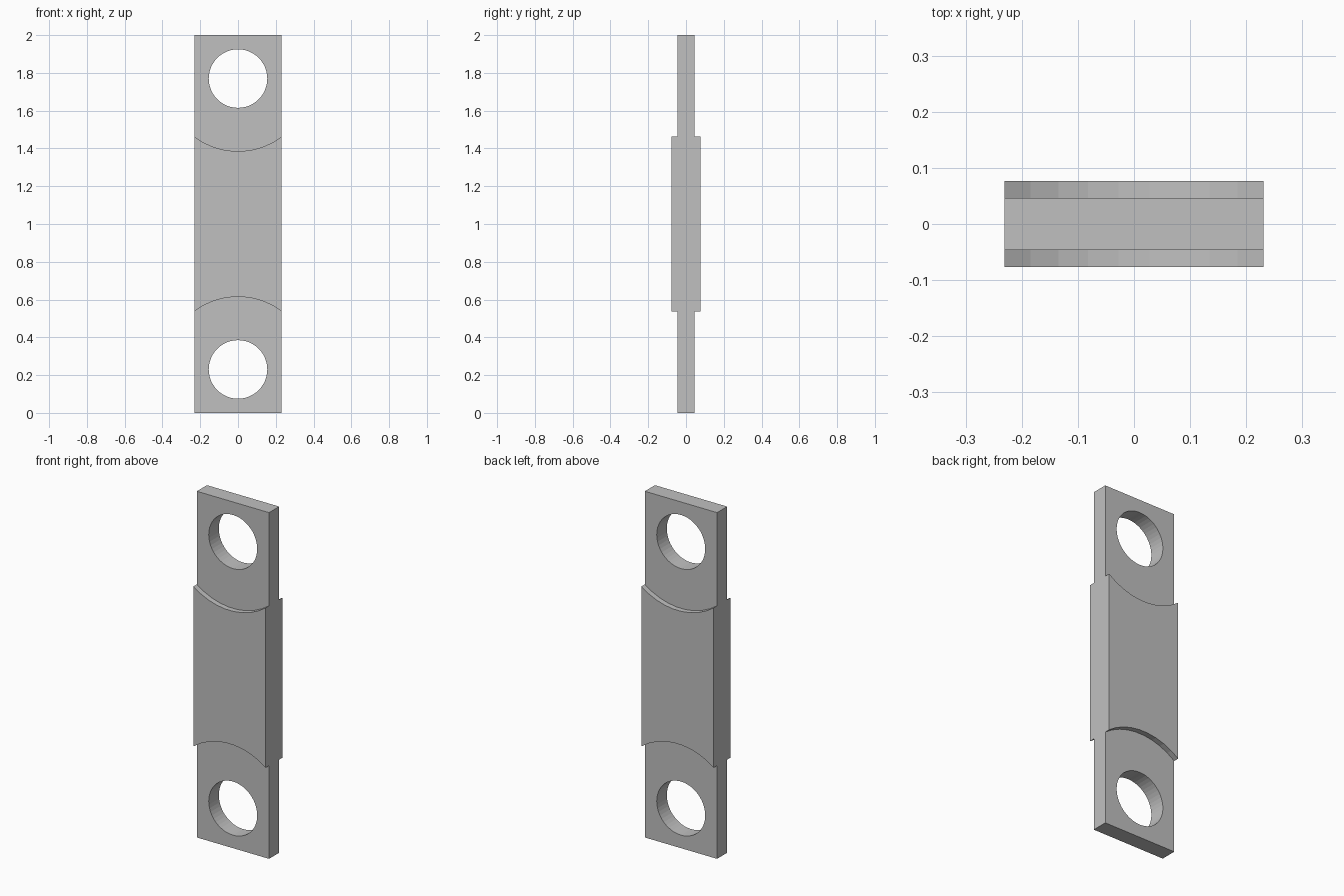
import bpy
from math import pi

default = bpy.data.objects.get("Cube")
if default:
    bpy.data.objects.remove(default, do_unlink=True)

WIDTH, HEIGHT = 0.462, 2.0
THICK, TAB_THICK = 0.154, 0.092
EYE_Z, EYE_R, RELIEF_R = 0.77, 0.155, 0.385   # eye height is measured from mid-length
RELIEF_SIDES = 44

grey = bpy.data.materials.new("plain grey")
grey.use_nodes = True
colour = (0.53, 0.53, 0.53, 1)
grey.diffuse_color = colour
grey.node_tree.nodes["Principled BSDF"].inputs["Base Color"].default_value = colour

# Link plate: a full thickness bar
bpy.ops.mesh.primitive_cube_add(size=1, location=(0, 0, HEIGHT / 2))
link = bpy.context.object
link.name = "link_plate"
link.scale = (WIDTH, THICK, HEIGHT)
bpy.ops.object.transform_apply(location=False, rotation=False, scale=True)
link.data.materials.append(grey)


def cut_disc(name, radius, sides, depth, y, z, turn=0):
    """Subtract a disc whose axis runs front to back."""
    bpy.ops.mesh.primitive_cylinder_add(
        vertices=sides, radius=radius, depth=depth,
        location=(0, y, z), rotation=(pi / 2, turn, 0))
    cutter = bpy.context.object
    cutter.name = name
    cutter.hide_render = True
    cutter.data.materials.append(grey)
    bpy.context.view_layer.objects.active = link
    mod = link.modifiers.new(name, "BOOLEAN")
    mod.operation = "DIFFERENCE"
    mod.solver = "EXACT"
    mod.object = cutter
    bpy.ops.object.modifier_apply(modifier=name)
    bpy.data.objects.remove(cutter, do_unlink=True)


for end in (-1, 1):
    z = HEIGHT / 2 + end * EYE_Z
    # Round reliefs thin the tab on both faces, concentric with the eye
    for side in (-1, 1):
        cut_disc("tab_relief", RELIEF_R, RELIEF_SIDES, 0.2,
                 side * (TAB_THICK / 2 + 0.1), z, pi / RELIEF_SIDES)
    # Eye through the tab
    cut_disc("tab_eye", EYE_R, 48, 0.5, 0, z)

# Smooth the curved walls, keep the machined edges crisp
bpy.ops.object.select_all(action="DESELECT")
link.select_set(True)
bpy.context.view_layer.objects.active = link
bpy.ops.object.shade_flat()
